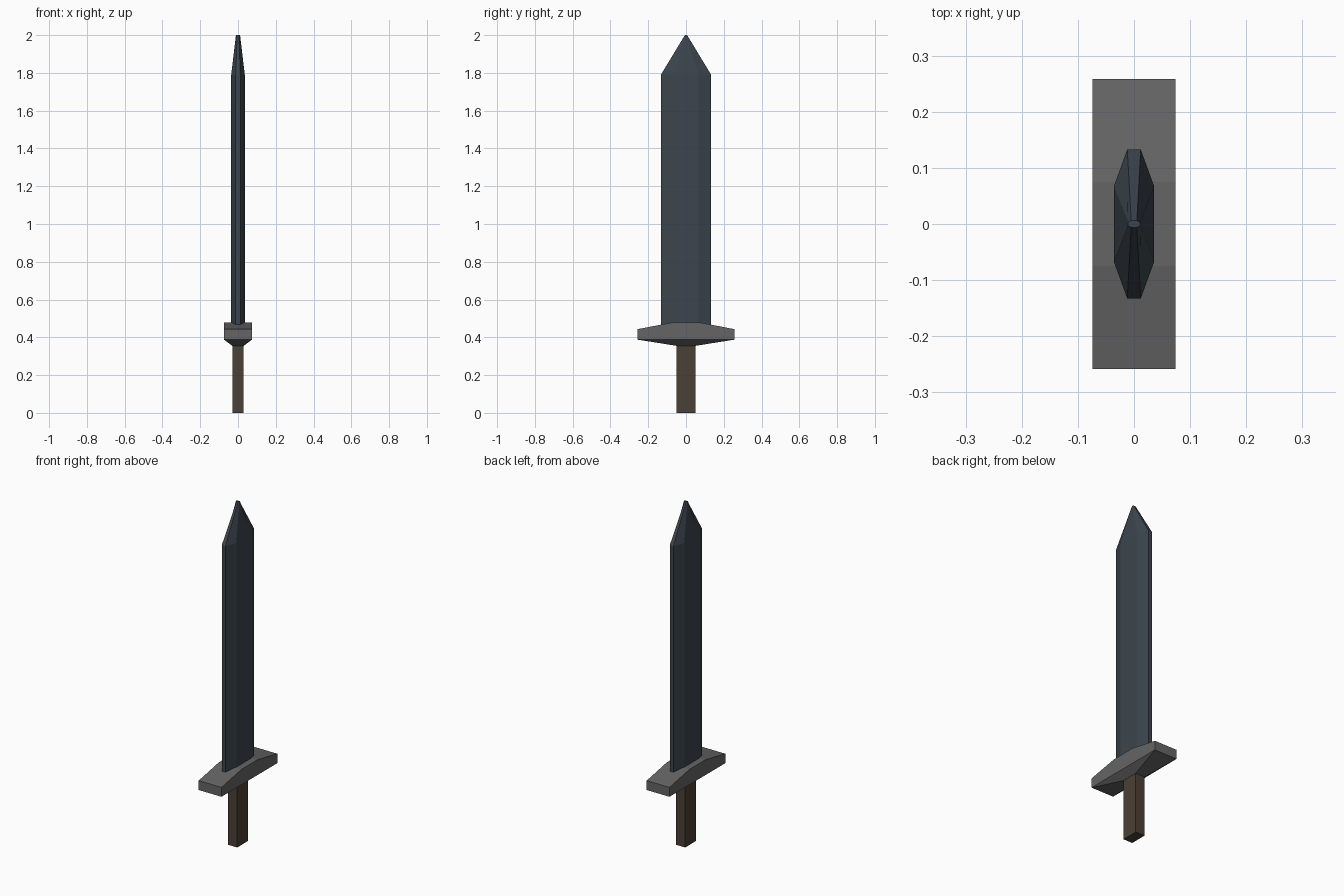
import bpy, bmesh

if "Cube" in bpy.data.objects:
    bpy.data.objects.remove(bpy.data.objects["Cube"])


def colour(name, rgb):
    mat = bpy.data.materials.new(name)
    mat.diffuse_color = (*rgb, 1)
    mat.use_nodes = True
    mat.node_tree.nodes["Principled BSDF"].inputs["Base Color"].default_value = mat.diffuse_color
    return mat


def loft(name, rings, mat):
    """Skin a stack of equal-length point rings and cap both ends."""
    bm = bmesh.new()
    loops = [[bm.verts.new(p) for p in ring] for ring in rings]
    n = len(loops[0])
    for a, b in zip(loops, loops[1:]):
        for i in range(n):
            j = (i + 1) % n
            bm.faces.new((a[i], a[j], b[j], b[i]))
    bm.faces.new(loops[0][::-1])
    bm.faces.new(loops[-1])
    bmesh.ops.recalc_face_normals(bm, faces=bm.faces)
    mesh = bpy.data.meshes.new(name)
    bm.to_mesh(mesh)
    bm.free()
    mesh.materials.append(mat)
    obj = bpy.data.objects.new(name, mesh)
    bpy.context.collection.objects.link(obj)
    return obj


def rect(x, y, z):
    return [(-x, -y, z), (x, -y, z), (x, y, z), (-x, y, z)]


def octagon(x, y, edge_x, flat_y, z):
    quarter = [(edge_x, -y), (x, -flat_y), (x, flat_y), (edge_x, y)]
    return [(px, py, z) for px, py in quarter + [(-a, -b) for a, b in quarter]]


# Blade: elongated octagon drawn in to a tiny tip
loft("blade", [octagon(0.036, 0.133, 0.012, 0.067, 0.45),
               octagon(0.036, 0.133, 0.012, 0.067, 1.79),
               octagon(0.011, 0.006, 0.005, 0.003, 2.0)],
     colour("dark_steel", (0.045, 0.06, 0.075)))

# Guard: narrows to the grip below, slopes up to a flat centre above
loft("guard", [rect(0.03, 0.05, 0.355),
               rect(0.074, 0.258, 0.388),
               rect(0.074, 0.258, 0.443),
               rect(0.074, 0.075, 0.478)],
     colour("grey_metal", (0.13, 0.13, 0.13)))

# Grip: plain rectangular bar
loft("grip", [rect(0.03, 0.05, 0), rect(0.03, 0.05, 0.356)],
     colour("brown_leather", (0.07, 0.05, 0.035)))
